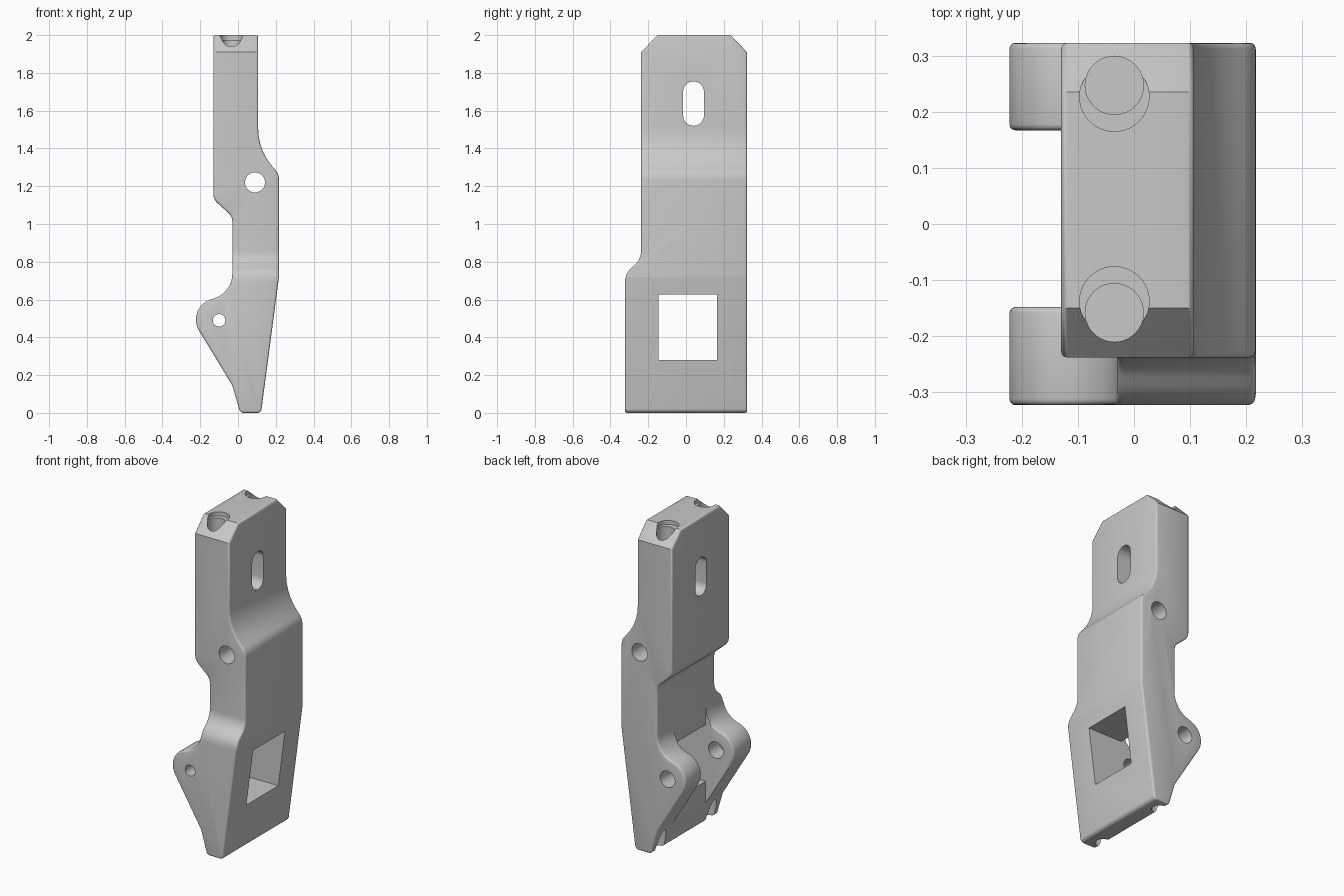
import bpy, bmesh, math
from mathutils import Vector

cube = bpy.data.objects.get("Cube")
if cube:
    bpy.data.objects.remove(cube, do_unlink=True)

grey = bpy.data.materials.new("machined_grey")
grey.use_nodes = True
grey.diffuse_color = (0.58, 0.58, 0.58, 1)
grey.node_tree.nodes["Principled BSDF"].inputs["Base Color"].default_value = (0.58, 0.58, 0.58, 1)


def fillet(corners):
    """Round each (u, v, radius) corner of a closed outline."""
    pts = []
    for i, (u, v, r) in enumerate(corners):
        p = Vector((u, v))
        if r == 0:
            pts.append(p)
            continue
        a = (Vector(corners[i - 1][:2]) - p).normalized()
        b = (Vector(corners[(i + 1) % len(corners)][:2]) - p).normalized()
        half = a.angle(b) / 2
        centre = p + (a + b).normalized() * r / math.sin(half)
        start = p + a * r / math.tan(half) - centre
        end = p + b * r / math.tan(half) - centre
        sweep = math.pi - 2 * half
        n = max(2, round(sweep / math.radians(9)))
        for k in range(n + 1):
            t = k / n
            pts.append(centre + (start * math.sin((1 - t) * sweep)
                                 + end * math.sin(t * sweep)) / math.sin(sweep))
    return pts


def prism(name, outline, lo, hi, axis):
    """Extrude an outline along x (outline in yz), y (xz) or z (xy)."""
    place = {"x": lambda p, d: (d, p[0], p[1]),
             "y": lambda p, d: (p[0], d, p[1]),
             "z": lambda p, d: (p[0], p[1], d)}[axis]
    bm = bmesh.new()
    low = [bm.verts.new(place(p, lo)) for p in outline]
    high = [bm.verts.new(place(p, hi)) for p in outline]
    bm.faces.new(low)
    bm.faces.new(high)
    for i in range(len(low)):
        bm.faces.new((low[i - 1], low[i], high[i], high[i - 1]))
    bmesh.ops.recalc_face_normals(bm, faces=bm.faces)
    me = bpy.data.meshes.new(name)
    bm.to_mesh(me)
    bm.free()
    me.materials.append(grey)
    ob = bpy.data.objects.new(name, me)
    bpy.context.collection.objects.link(ob)
    return ob


def combine(ob, tool, operation="DIFFERENCE"):
    mod = ob.modifiers.new("cut", "BOOLEAN")
    mod.operation, mod.solver, mod.object = operation, "EXACT", tool
    bpy.context.view_layer.objects.active = ob
    bpy.ops.object.modifier_apply(modifier=mod.name)
    bpy.data.objects.remove(tool, do_unlink=True)


def rect(u0, u1, v0, v1):
    return [(u0, v0), (u1, v0), (u1, v1), (u0, v1)]


def circle(u, v, r, n=40):
    return [(u + r * math.cos(i * math.tau / n), v + r * math.sin(i * math.tau / n))
            for i in range(n)]


# Side outline with ears, extruded across the width
side = fillet([(0.012, 0, 0.025), (0.122, 0, 0.025), (0.217, 0.72, 0.15),
               (0.217, 1.265, 0.08), (0.107, 1.39, 0.3), (0.107, 2, 0),
               (-0.13, 2, 0), (-0.13, 1.13, 0.06), (-0.03, 1.04, 0.06),
               (-0.03, 0.631, 0.137), (-0.285, 0.565, 0.113),
               (-0.03, 0.145, 0.08)])
bracket = prism("bracket_body", side, -0.4, 0.4, "y")

# Face outline: chamfered top and shoulder
face = fillet([(-0.323, -0.1, 0), (0.323, -0.1, 0), (0.323, 1.91, 0),
               (0.186, 2.05, 0), (-0.101, 2.05, 0), (-0.238, 1.91, 0),
               (-0.238, 0.81, 0.1), (-0.323, 0.74, 0.1)])
combine(bracket, prism("face_outline", face, -0.5, 0.5, "x"), "INTERSECT")

# Gap between the ears, window and adjustment slot
combine(bracket, prism("ear_gap", rect(-0.148, 0.167, 0.1, 0.9), -0.5, -0.0305, "x"))
combine(bracket, prism("window", rect(-0.146, 0.165, 0.28, 0.628), -0.1, 0.5, "x"))
slot = fillet([(-0.015, 1.52, 0.0549), (0.095, 1.52, 0.0549),
               (0.095, 1.755, 0.0549), (-0.015, 1.755, 0.0549)])
combine(bracket, prism("slot", slot, -0.5, 0.5, "x"))

# Cross holes: main pivot, ear pin and its narrower end
PIVOT, PIN = Vector((0.09, 1.22)), Vector((-0.1, 0.49))
for c, r, lo, hi in [(PIVOT, 0.053, -0.5, 0.5), (PIN, 0.05, -0.25, 0.5),
                     (PIN, 0.033, -0.5, -0.2)]:
    combine(bracket, prism("pin_hole", circle(c.x, c.y, r), lo, hi, "y"))

# Blind holes in the top, with a flared mouth, and in the foot
for y, inward in ((-0.158, 0.02), (0.247, -0.02)):
    combine(bracket, prism("top_hole", circle(-0.035, y, 0.052), 1.8, 2.1, "z"))
    combine(bracket, prism("top_mouth", circle(-0.035, y + inward, 0.062), 1.975, 2.1, "z"))
for y in (-0.245, 0.245):
    combine(bracket, prism("foot_hole", circle(0.02, y, 0.045), -0.1, 0.14, "z"))


def on_rim(co):
    """True on the outer rims and ear rims, away from the holes."""
    x, y, z = co
    flat = Vector((x, z))
    if (flat - PIVOT).length < 0.06 or (flat - PIN).length < 0.06:
        return False
    if z < 0.16 and abs(y) < 0.31:
        return False
    outer = y > 0.32 or y < -0.235
    crown = z > 1.9 and (x < -0.12 or x > 0.1)
    ear = x < -0.05 and z < 0.7 and (abs(y + 0.148) < 0.001 or abs(y - 0.167) < 0.001)
    return outer or crown or ear


# Soften the outer rims
bm = bmesh.new()
bm.from_mesh(bracket.data)
bmesh.ops.remove_doubles(bm, verts=bm.verts, dist=0.0001)
rims = [e for e in bm.edges if len(e.link_faces) == 2
        and e.calc_face_angle() > math.radians(50)
        and all(on_rim(v.co) for v in e.verts)]
bmesh.ops.bevel(bm, geom=rims, offset=0.011, offset_type="OFFSET", segments=3,
                profile=0.5, affect="EDGES", clamp_overlap=False)
bm.to_mesh(bracket.data)
bm.free()

# Smooth rounded surfaces, sharp machined edges
bpy.ops.object.select_all(action="DESELECT")
bracket.select_set(True)
bpy.context.view_layer.objects.active = bracket
bpy.ops.object.shade_smooth_by_angle(angle=math.radians(32))
